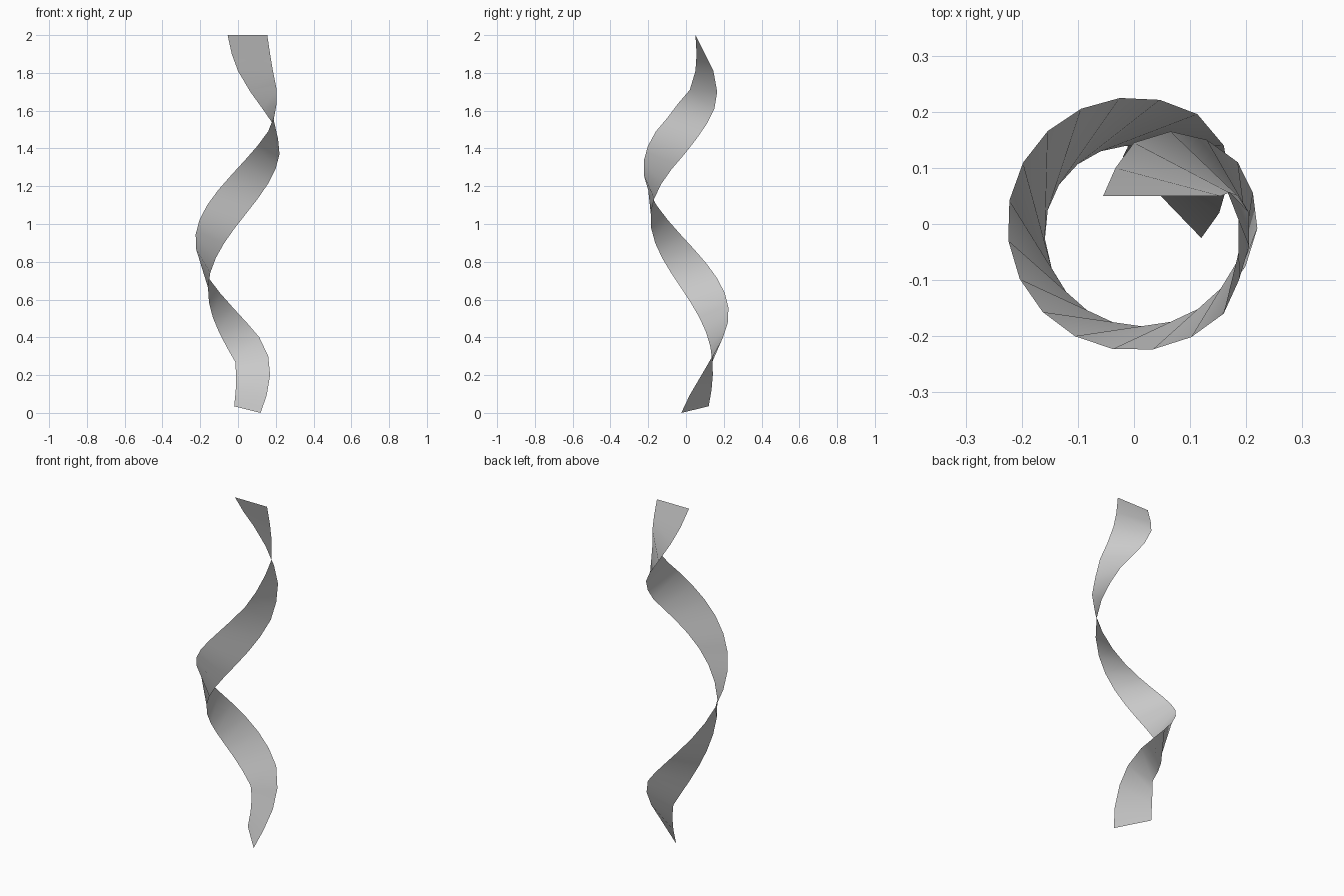
import bpy, bmesh
from math import radians, cos, sin

if "Cube" in bpy.data.objects:
    bpy.data.objects.remove(bpy.data.objects["Cube"])


def helix(r_start, r_gain, power, a0, a1, z0, z1, n):
    """Points along a rising counter-clockwise helix with changing radius."""
    pts = []
    for i in range(n):
        t = i / (n - 1)
        r = r_start + r_gain * t ** power
        a = radians(a0 + (a1 - a0) * t)
        pts.append((r * cos(a), r * sin(a), z0 + (z1 - z0) * t))
    return pts


# trailing edge: flared start, regular helix, straightened end
edge_b = [(0.12, -0.025, 0), (0.152, 0.02, 0.095), (0.17, 0.082, 0.2), (0.16, 0.14, 0.3)]
edge_b += helix(0.226, 0, 1, 60, 315, 0.40, 1.49, 15)
edge_b += [(0.187, -0.1, 1.56), (0.205, -0.04, 1.64), (0.205, 0.02, 1.71),
           (0.185, 0.05, 1.81), (0.17, 0.056, 1.9), (0.155, 0.05, 2)]

# leading edge: straight start, widening helix, curled-in end
edge_a = [(-0.02, 0.12, 0.035), (-0.012, 0.135, 0.12), (-0.01, 0.142, 0.2)]
edge_a += helix(0.14, 0.08, 1.3, 96, 358, 0.27, 1.37, 15)
edge_a += [(0.212, 0.055, 1.45), (0.185, 0.11, 1.53), (0.13, 0.15, 1.61),
           (0.065, 0.165, 1.7), (0, 0.145, 1.81), (-0.033, 0.1, 1.9), (-0.055, 0.05, 2)]

# ribbon strip between the two edges
bm = bmesh.new()
va = [bm.verts.new(p) for p in edge_a]
vb = [bm.verts.new(p) for p in edge_b]
for i in range(len(va) - 1):
    f = bm.faces.new((va[i], vb[i], vb[i + 1], va[i + 1]))
    f.smooth = True
mesh = bpy.data.meshes.new("twisted_ribbon")
bm.to_mesh(mesh)
bm.free()
ribbon = bpy.data.objects.new("twisted_ribbon", mesh)
bpy.context.collection.objects.link(ribbon)
